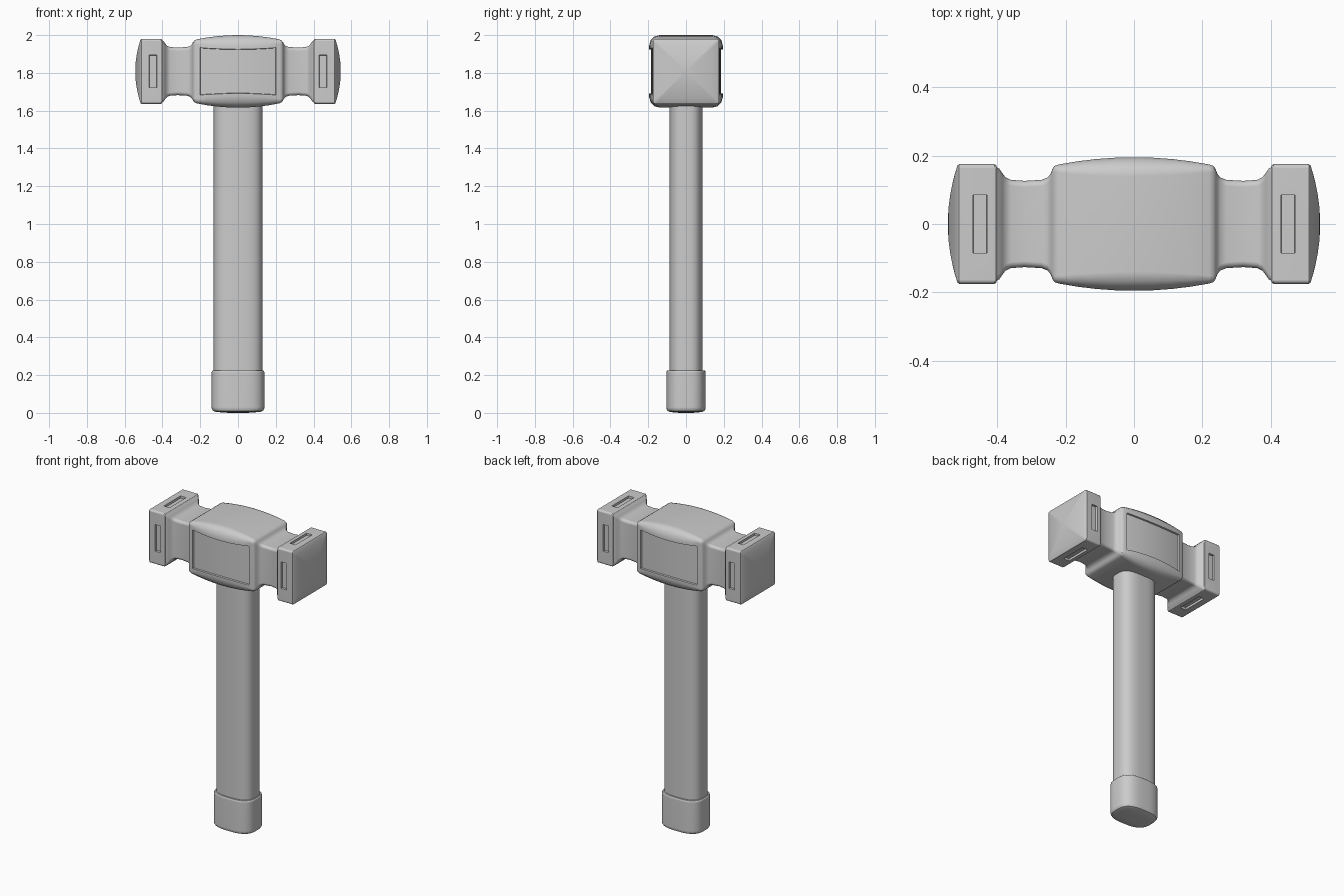
import bpy, bmesh
from math import sin, cos, pi, radians
from mathutils import Vector

if "Cube" in bpy.data.objects:
    bpy.data.objects.remove(bpy.data.objects["Cube"])

ZC = 1.808   # height of the head's long axis
N = 3        # segments per rounded corner of the head section


def loft(bm, rings):
    """Skin a list of closed rings and cap both ends; returns the face grid."""
    vs = [[bm.verts.new(p) for p in r] for r in rings]
    n = len(rings[0])
    grid = [[bm.faces.new((a[i], a[(i + 1) % n], b[(i + 1) % n], b[i])) for i in range(n)]
            for a, b in zip(vs, vs[1:])]
    bm.faces.new(vs[0])
    bm.faces.new(vs[-1])
    bmesh.ops.recalc_face_normals(bm, faces=bm.faces[:])
    return grid


def finish(bm, name):
    me = bpy.data.meshes.new(name)
    bm.to_mesh(me)
    bm.free()
    ob = bpy.data.objects.new(name, me)
    bpy.context.collection.objects.link(ob)
    bpy.ops.object.select_all(action='DESELECT')
    ob.select_set(True)
    bpy.context.view_layer.objects.active = ob
    bpy.ops.object.shade_smooth_by_angle(angle=radians(35))
    wn = ob.modifiers.new("weighted", 'WEIGHTED_NORMAL')
    wn.keep_sharp = True
    return ob


def rounded_square(x, hy, hz, r):
    pts = []
    for k, (sy, sz) in enumerate([(1, 1), (-1, 1), (-1, -1), (1, -1)]):
        for j in range(N + 1):
            a = pi / 2 * (k + j / N)
            pts.append(Vector((x, sy * (hy - r) + r * cos(a), ZC + sz * (hz - r) + r * sin(a))))
    return pts


def oval(z, hx, hy, e=2.9, n=48):
    def f(c):
        return (abs(c) ** (2 / e)) * (1 if c > 0 else -1)
    return [Vector((hx * f(cos(2 * pi * (i + .5) / n)), hy * f(sin(2 * pi * (i + .5) / n)), z))
            for i in range(n)]


# Head: half of the section list (x, half y, half z, corner radius)
half = []
for x in (0, .055, .11, .165, .22):                      # swollen middle block
    t = (x / .23) ** 2
    half.append((x, .195 - .023 * t, .192 - .025 * t, .056 - .036 * t))
half += [(.232, .170, .162, .018), (.238, .162, .155, .018),
         (.243, .148, .145, .018), (.252, .136, .135, .018),
         (.27, .129, .129, .018), (.32, .126, .126, .018),   # neck
         (.36, .129, .129, .018), (.375, .136, .135, .018),
         (.385, .149, .147, .018), (.393, .161, .159, .016),
         (.401, .166, .164, .014), (.403, .172, .169, .012),
         (.408, .175, .172, .012), (.511, .175, .172, .012),  # striking block
         (.516, .171, .168, .012)]
for s in (.85, .7, .5, .3, .1):                          # domed striking face
    half.append((.516 + .028 * (1 - s * s), .171 * s, .168 * s, .012 * s))
sections = [(-x, *rest) for x, *rest in reversed(half[1:])] + half
bm = bmesh.new()
grid = loft(bm, [rounded_square(*s) for s in sections])
sides = [k * (N + 1) + N for k in range(4)]              # top, front, bottom, back

# Sunken panels on the front and back of the middle block
panel_rows = [i for i in range(len(grid))
              if max(abs(sections[i][0]), abs(sections[i + 1][0])) < .221]
for k in (sides[1], sides[3]):
    faces = [grid[i][k] for i in panel_rows]
    bmesh.ops.inset_region(bm, faces=faces, thickness=.019, use_even_offset=True)
    bmesh.ops.inset_region(bm, faces=faces, thickness=.002, depth=-.01, use_even_offset=True)

# Narrow slots on all four sides of both striking blocks
for i in range(len(grid)):
    xm = (sections[i][0] + sections[i + 1][0]) / 2
    if abs(abs(xm) - .4595) > .001:
        continue
    for q, k in enumerate(sides):
        f = grid[i][k]
        bmesh.ops.inset_region(bm, faces=[f], thickness=.02)
        xc = .45 if xm > 0 else -.45
        for v in f.verts:
            v.co.x = xc + (.02 if v.co.x > xm else -.02)
            if q % 2:
                v.co.z = ZC + (.086 if v.co.z > ZC else -.086)
            else:
                v.co.y = .085 if v.co.y > 0 else -.085
        bmesh.ops.inset_region(bm, faces=[f], thickness=.001, depth=-.014)
finish(bm, "hammer_head")

# Handle shaft
bm = bmesh.new()
loft(bm, [oval(z, .129, .088) for z in (.15, 1.7)])
finish(bm, "handle")

# End cap of the handle, with a softly rounded bottom
bm = bmesh.new()
loft(bm, [oval(z, .14 * s, .104 * s) for z, s in
          ((0, .3), (.002, .6), (.006, .85), (.011, .95), (.02, .99), (.03, 1),
           (.214, 1), (.221, .985), (.225, .955), (.225, .8))])
finish(bm, "handle_end_cap")
